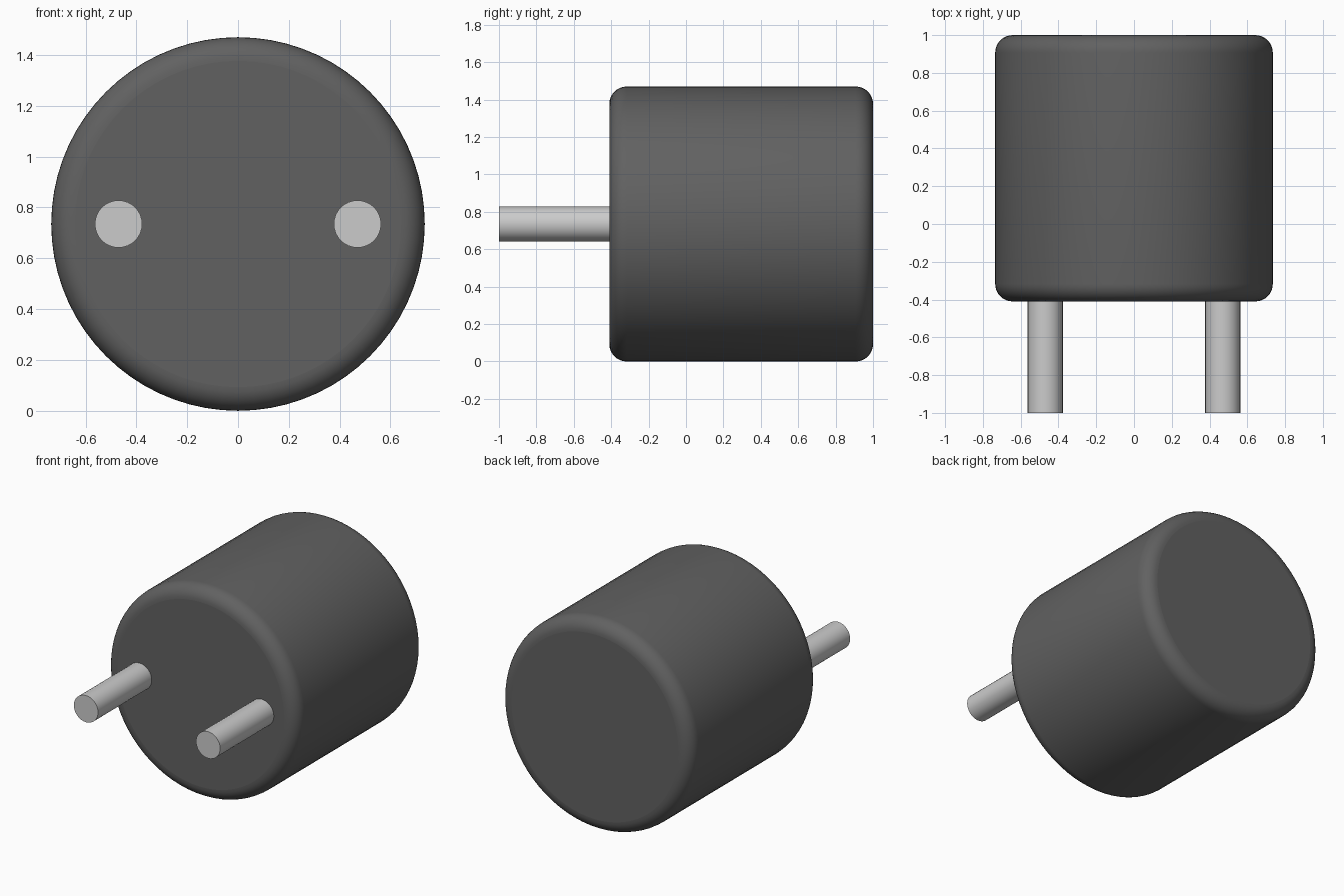
import bpy, bmesh
from math import sin, cos, pi

if "Cube" in bpy.data.objects:
    bpy.data.objects.remove(bpy.data.objects["Cube"])


def material(name, rgb):
    mat = bpy.data.materials.new(name)
    mat.diffuse_color = (*rgb, 1)
    mat.use_nodes = True
    mat.node_tree.nodes["Principled BSDF"].inputs["Base Color"].default_value = mat.diffuse_color
    return mat


def lathe_y(name, profile, sides, location, mat):
    """Solid turned about the y axis from (radius, y) points, front to back,
    with smooth sides and flat end caps."""
    bm = bmesh.new()
    rings = [[bm.verts.new((r * cos(2 * pi * i / sides), y, r * sin(2 * pi * i / sides)))
              for i in range(sides)] for r, y in profile]
    for a, b in zip(rings, rings[1:]):
        for i in range(sides):
            j = (i + 1) % sides
            bm.faces.new((a[i], a[j], b[j], b[i])).smooth = True
    bm.faces.new(rings[0])
    bm.faces.new(rings[-1])
    bmesh.ops.recalc_face_normals(bm, faces=bm.faces)
    mesh = bpy.data.meshes.new(name)
    bm.to_mesh(mesh)
    bm.free()
    mesh.materials.append(mat)
    obj = bpy.data.objects.new(name, mesh)
    obj.location = location
    bpy.context.collection.objects.link(obj)
    return obj


dark = material("dark_casing", (0.12, 0.12, 0.12))
metal = material("pale_metal", (0.78, 0.78, 0.75))

R, FRONT, BACK, FILLET, STEPS = 0.735, -0.41, 1.0, 0.093, 8

# Round body with filleted rims
arc = [pi / 2 * k / STEPS for k in range(STEPS + 1)]
front_rim = [(R - FILLET + FILLET * sin(a), FRONT + FILLET - FILLET * cos(a)) for a in arc]
back_rim = [(R - FILLET + FILLET * cos(a), BACK - FILLET + FILLET * sin(a)) for a in arc]
lathe_y("body", front_rim + back_rim, 72, (0, 0, R), dark)

# Two contact pins on the front face
for side, x in (("left", -0.47), ("right", 0.47)):
    lathe_y(f"{side}_pin", [(0.093, -1.0), (0.093, FRONT + 0.01)], 32, (x, 0, R), metal)
